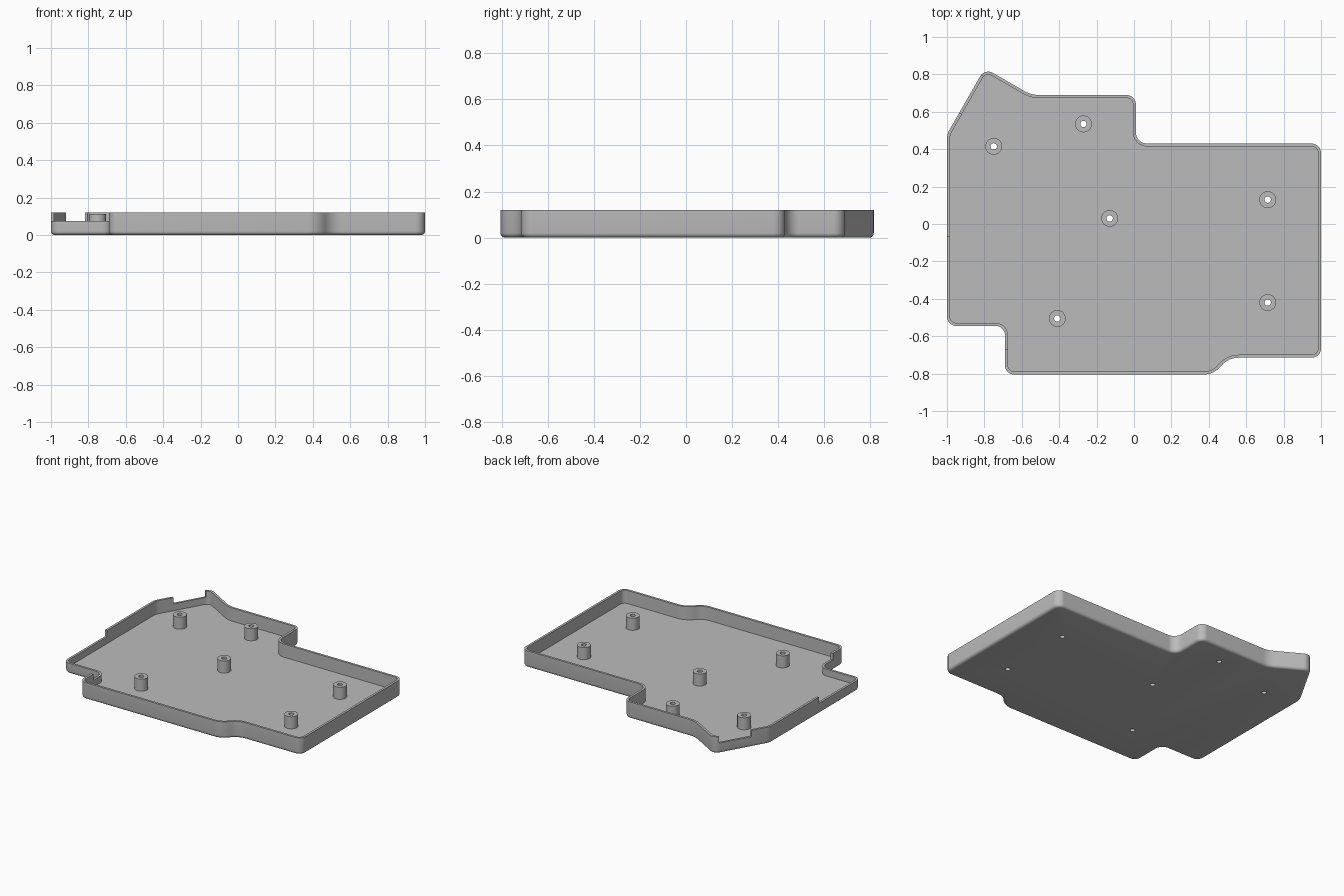
import bpy, bmesh, math
from mathutils import Vector, Matrix

if "Cube" in bpy.data.objects:
    bpy.data.objects.remove(bpy.data.objects["Cube"])

HEIGHT, FLOOR, WALL, EDGE = 0.12, 0.026, 0.016, 0.02
LEDGE, POST_TOP, POST_R, HOLE_R = 0.075, 0.112, 0.045, 0.017

# Outline corners, clockwise: x, y, rounding radius
CORNERS = [
    (-1, -0.545, 0.05), (-1, 0.48, 0.1), (-0.798, 0.833, 0.05),
    (-0.55, 0.69, 0.15), (0.01, 0.69, 0.05), (0.01, 0.43, 0.06),
    (1, 0.43, 0.05), (1, -0.715, 0.05), (0.505, -0.715, 0.12),
    (0.425, -0.805, 0.12), (-0.69, -0.805, 0.05), (-0.69, -0.545, 0.05),
]
POSTS = [(-0.75, 0.415), (-0.27, 0.535), (-0.13, 0.03),
         (0.715, 0.13), (0.715, -0.42), (-0.41, -0.505)]

grey = bpy.data.materials.new("grey_plastic")
grey.use_nodes = True
grey.diffuse_color = (0.5, 0.5, 0.5, 1)
grey.node_tree.nodes["Principled BSDF"].inputs["Base Color"].default_value = grey.diffuse_color


def make_object(name, bm):
    bmesh.ops.recalc_face_normals(bm, faces=bm.faces)
    mesh = bpy.data.meshes.new(name)
    bm.to_mesh(mesh)
    bm.free()
    mesh.materials.append(grey)
    obj = bpy.data.objects.new(name, mesh)
    bpy.context.collection.objects.link(obj)
    return obj


def shade(obj):
    bpy.ops.object.select_all(action='DESELECT')
    obj.select_set(True)
    bpy.context.view_layer.objects.active = obj
    bpy.ops.object.shade_smooth_by_angle(angle=math.radians(30))


def rounded_outline(corners, steps=8):
    """Points of the filleted outline, each with its inward normal."""
    result = []
    pts = [Vector(c[:2]) for c in corners]
    for i, p in enumerate(pts):
        r = corners[i][2]
        d1 = (p - pts[i - 1]).normalized()
        d2 = (pts[(i + 1) % len(pts)] - p).normalized()
        n1, n2 = Vector((d1.y, -d1.x)), Vector((d2.y, -d2.x))
        side = 1 if d1.x * d2.y - d1.y * d2.x < 0 else -1
        centre = p + (n1 + n2) * (side * r / (1 + n1.dot(n2)))
        for k in range(steps + 1):
            n = n1.lerp(n2, k / steps).normalized()
            result.append((centre - n * (side * r), n))
    return result


def bridge(bm, a, b):
    for i in range(len(a)):
        j = (i + 1) % len(a)
        bm.faces.new((a[i], a[j], b[j], b[i]))


# Tray: rounded bottom edge, outer wall, rim, inner wall and floor
outline = rounded_outline(CORNERS)
profile = []
for k in range(6):
    a = k / 5 * math.pi / 2
    profile.append((EDGE * (1 - math.sin(a)), EDGE * (1 - math.cos(a))))
profile += [(0, HEIGHT), (WALL, HEIGHT), (WALL, FLOOR)]
bm = bmesh.new()
rings = [[bm.verts.new((*(p + n * inset), z)) for p, n in outline]
         for inset, z in profile]
for lower, upper in zip(rings, rings[1:]):
    bridge(bm, lower, upper)
bm.faces.new(rings[0])
bm.faces.new(rings[-1])
tray = make_object("tray", bm)

# Cutters: low corner wall, slanted wall notch, screw holes
bm = bmesh.new()


def box(centre, size, turn=0):
    m = Matrix.Translation(centre) @ Matrix.Rotation(turn, 4, 'Z') @ Matrix.Diagonal((*size, 1))
    bmesh.ops.create_cube(bm, size=1, matrix=m)


top = LEDGE + 0.1
box((-0.88, -0.37, top), (0.44, 0.6, 0.2))
box((-0.876, 0.695, top), (0.232, 0.08, 0.2), math.radians(60))
for x, y in POSTS:
    bmesh.ops.create_cone(bm, cap_ends=True, segments=24, radius1=HOLE_R,
                          radius2=HOLE_R, depth=0.2, matrix=Matrix.Translation((x, y, 0)))
cutter = make_object("cutter", bm)
cutter.hide_render = True
cut = tray.modifiers.new("openings", 'BOOLEAN')
cut.operation, cut.solver, cut.object = 'DIFFERENCE', 'EXACT', cutter
bpy.context.view_layer.objects.active = tray
bpy.ops.object.modifier_apply(modifier=cut.name)
bpy.data.objects.remove(cutter)
shade(tray)

# Hollow screw posts
for number, (x, y) in enumerate(POSTS, 1):
    bm = bmesh.new()
    rings = []
    for r, z in [(HOLE_R, FLOOR), (POST_R, FLOOR), (POST_R, POST_TOP), (HOLE_R, POST_TOP)]:
        rings.append([bm.verts.new((x + r * math.cos(t * math.tau / 24),
                                    y + r * math.sin(t * math.tau / 24), z))
                      for t in range(24)])
    for i in range(4):
        bridge(bm, rings[i - 1], rings[i])
    shade(make_object(f"screw_post_{number}", bm))
